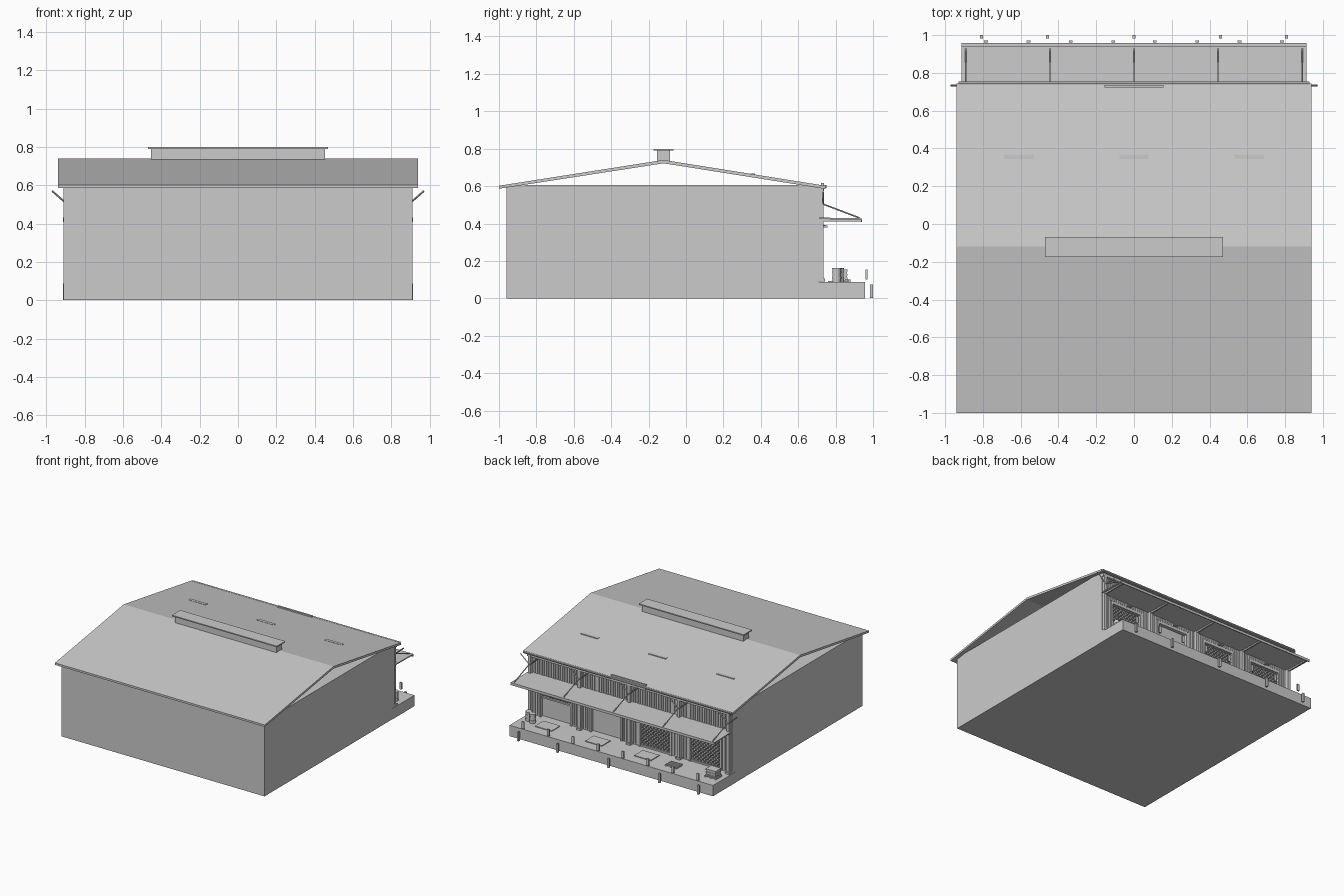
import bpy, bmesh, math
from mathutils import Vector, Matrix

if "Cube" in bpy.data.objects:
    bpy.data.objects.remove(bpy.data.objects["Cube"])


def mesh_obj(name, bm):
    me = bpy.data.meshes.new(name)
    bmesh.ops.recalc_face_normals(bm, faces=bm.faces)
    bm.to_mesh(me)
    bm.free()
    ob = bpy.data.objects.new(name, me)
    bpy.context.collection.objects.link(ob)
    return ob


def add_box(bm, x0, x1, y0, y1, z0, z1):
    m = Matrix.Translation(((x0 + x1) / 2, (y0 + y1) / 2, (z0 + z1) / 2)) @ \
        Matrix.Diagonal((x1 - x0, y1 - y0, z1 - z0, 1))
    bmesh.ops.create_cube(bm, size=1, matrix=m)


def add_rod(bm, a, b, r, n=6):
    a, b = Vector(a), Vector(b)
    d = b - a
    m = Matrix.Translation((a + b) / 2) @ d.to_track_quat('Z', 'Y').to_matrix().to_4x4()
    bmesh.ops.create_cone(bm, cap_ends=True, segments=n, radius1=r, radius2=r,
                          depth=d.length, matrix=m)


def boxes(name, items):
    bm = bmesh.new()
    for it in items:
        add_box(bm, *it)
    return mesh_obj(name, bm)


def rods(name, items, r, n=6):
    bm = bmesh.new()
    for a, b in items:
        add_rod(bm, a, b, r, n)
    return mesh_obj(name, bm)


def extrude_yz(name, pts, x0, x1):
    bm = bmesh.new()
    f = bm.faces.new([bm.verts.new((x0, y, z)) for y, z in pts])
    g = bmesh.ops.extrude_face_region(bm, geom=[f])
    vs = [v for v in g['geom'] if isinstance(v, bmesh.types.BMVert)]
    bmesh.ops.translate(bm, verts=vs, vec=(x1 - x0, 0, 0))
    return mesh_obj(name, bm)


POSTS = [-0.89, -0.445, 0, 0.445, 0.89]
BAYS = [0.67, 0.22, -0.22, -0.67]
HW, Z0, Z1 = 0.14, 0.09, 0.375          # door half width, sill, head

# main shell: solid hall with short side returns at the dock face
boxes("walls", [(-0.91, 0.91, -0.96, 0.68, 0, 0.606)])
boxes("side_returns", [(s * 0.9 - 0.01, s * 0.9 + 0.01, 0.68, 0.712, 0, 0.6) for s in (-1, 1)])

# gable roof slab with open gable ends
extrude_yz("roof", [(-1, 0.602), (-0.12, 0.74), (0.745, 0.602),
                    (0.745, 0.585), (-0.12, 0.722), (-1, 0.586)], -0.94, 0.94)

# ridge ventilator
boxes("ridge_vent", [(-0.455, 0.455, -0.155, -0.085, 0.72, 0.79)])
boxes("ridge_vent_cap", [(-0.47, 0.47, -0.174, -0.068, 0.79, 0.799)])

# skylight curbs just breaking the roof surface
boxes("skylights", [(x - 0.077, x + 0.077, 0.345, 0.369, 0.65, 0.668) for x in (-0.61, 0, 0.61)])

# eave gutter and header board
rods("gutter", [((-0.93, 0.745, 0.598), (0.93, 0.745, 0.598))], 0.009, 8)
boxes("header_board", [(-0.155, 0.155, 0.722, 0.737, 0.575, 0.616)])

# facade panels around the recessed door openings
edges = [0.89] + [e for b in BAYS for e in (b + HW, b - HW)] + [-0.89]
panels = [(edges[i + 1], edges[i], 0.68, 0.704, 0.09, Z1) for i in range(0, len(edges), 2)]
panels.append((-0.89, 0.89, 0.68, 0.704, Z1, 0.6))
boxes("facade", panels)

# vertical corrugation ribs
ribs = []
for i in range(-43, 44):
    x = i * 0.0205
    low = Z1 + 0.02 if any(abs(x - b) < HW + 0.015 for b in BAYS) else 0.1
    ribs.append((x - 0.005, x + 0.005, 0.703, 0.71, low, 0.59))
boxes("corrugation", ribs)

# door frames
fr = []
for b in BAYS:
    for s in (-1, 1):
        fr.append((b + s * HW - 0.008, b + s * HW + 0.008, 0.69, 0.714, Z0, Z1))
    fr.append((b - HW - 0.008, b + HW + 0.008, 0.69, 0.714, Z1 - 0.005, Z1 + 0.018))
boxes("door_frames", fr)


# lattice gates: diagonal bars clipped to each opening
def lattice(bx, zlo):
    x0, x1, h = bx - HW, bx + HW, Z1 - zlo
    out = []
    n = int((2 * HW + h) / 0.03)
    for i in range(1, n + 1):
        c = i * 0.03
        ua, ub = max(0, c - h), min(2 * HW, c)
        if ub - ua < 0.005:
            continue
        out.append(((x0 + ua, 0.695, zlo + c - ua), (x0 + ub, 0.695, zlo + c - ub)))
        out.append(((x1 - ua, 0.7, zlo + c - ua), (x1 - ub, 0.7, zlo + c - ub)))
    return out


gates = lattice(BAYS[0], 0.25) + lattice(BAYS[2], Z0) + lattice(BAYS[3], Z0)
rods("lattice_gates", gates, 0.003, 4)
boxes("gate_bottom_rails", [(b - HW, b + HW, 0.69, 0.706, z, z + 0.012)
                            for b, z in ((BAYS[0], 0.245), (BAYS[2], Z0), (BAYS[3], Z0))])

# posts, top beam and knee braces
boxes("posts", [(p - 0.012, p + 0.012, 0.708, 0.735, 0.09, 0.59) for p in POSTS])
boxes("post_bases", [(p - 0.019, p + 0.019, 0.704, 0.742, 0.09, 0.105) for p in POSTS])
boxes("top_beam", [(-0.91, 0.91, 0.71, 0.733, 0.565, 0.59)])
rods("knee_braces", [((p, 0.734, 0.5), (p + s * 0.08, 0.734, 0.57))
                     for p in POSTS for s in (-1, 1)], 0.005, 4)

# loading dock canopy with lip, ribs and tie rods
extrude_yz("canopy", [(0.705, 0.424), (0.705, 0.432), (0.942, 0.428), (0.942, 0.408),
                      (0.935, 0.408), (0.935, 0.42)], -0.912, 0.912)
boxes("canopy_ribs", [(p - 0.006, p + 0.006, 0.71, 0.935, 0.411, 0.425) for p in POSTS])
rods("tie_rods", [((p, 0.725, 0.507), (p, 0.928, 0.43)) for p in POSTS], 0.004)

# lamps under the canopy
rods("lamp_arms", [((b, 0.7, 0.39), (b, 0.745, 0.39)) for b in BAYS], 0.003)
boxes("lamps", [(b - 0.02, b + 0.02, 0.735, 0.757, 0.38, 0.389) for b in BAYS])

# dock platform
boxes("dock", [(-0.912, 0.912, 0.67, 0.957, 0, 0.088)])
boxes("dock_plates", [(b - 0.075, b + 0.075, 0.76, 0.87, 0.086, 0.094) for b in BAYS[:3]])

# edge markers above the dock and buffers in front of it
boxes("edge_markers", [(s * x - 0.01, s * x + 0.01, 0.96, 0.971, 0.1, 0.155)
                       for x in (0.11, 0.335, 0.558, 0.783) for s in (-1, 1)])
boxes("dock_buffers", [(x - 0.008, x + 0.008, 0.983, 1.0, 0.003, 0.075)
                       for x in (-0.807, -0.457, 0, 0.457, 0.807)])

# barrels with hoops
bm = bmesh.new()
for x, y in ((0.845, 0.805), (0.8, 0.82)):
    add_rod(bm, (x, y, 0.088), (x, y, 0.163), 0.023, 16)
    for z in (0.11, 0.14, 0.16):
        add_rod(bm, (x, y, z - 0.003), (x, y, z + 0.003), 0.0255, 16)
mesh_obj("barrels", bm)

# slatted crate and empty pallet
boxes("crate", [(-0.865, -0.785, 0.795, 0.86, 0.098, 0.152)])
boxes("crate_slats", [(-0.869, -0.781, 0.791, 0.864, z, z + 0.009) for z in (0.102, 0.122, 0.144)])
pal = []
for cx, cy in ((-0.825, 0.828), (-0.48, 0.84)):
    pal += [(cx - 0.05, cx + 0.05, cy + o - 0.006, cy + o + 0.006, 0.095, 0.1)
            for o in (-0.034, -0.017, 0, 0.017, 0.034)]
    pal += [(cx + o - 0.006, cx + o + 0.006, cy - 0.04, cy + 0.04, 0.087, 0.096)
            for o in (-0.044, 0, 0.044)]
boxes("pallets", pal)
